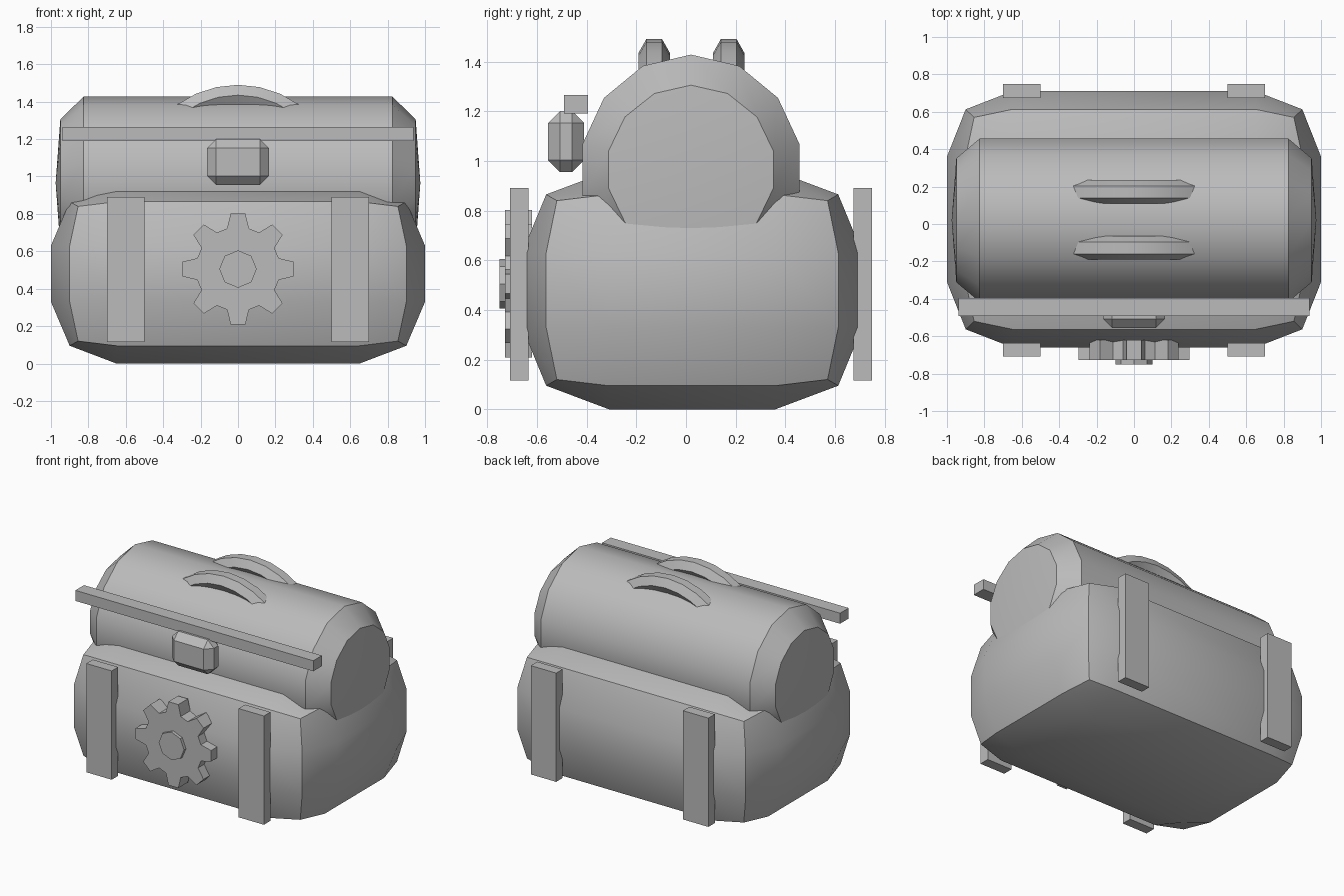
import bpy, bmesh, math
from mathutils import Vector

if "Cube" in bpy.data.objects:
    bpy.data.objects.remove(bpy.data.objects["Cube"])

grey = bpy.data.materials.new("plain grey")
grey.diffuse_color = (0.5, 0.5, 0.5, 1)
grey.use_nodes = True
grey.node_tree.nodes["Principled BSDF"].inputs["Base Color"].default_value = grey.diffuse_color


def finish(bm, name, smooth=False):
    bmesh.ops.recalc_face_normals(bm, faces=bm.faces)
    me = bpy.data.meshes.new(name)
    bm.to_mesh(me)
    bm.free()
    me.materials.append(grey)
    ob = bpy.data.objects.new(name, me)
    bpy.context.collection.objects.link(ob)
    if smooth:
        bpy.ops.object.select_all(action='DESELECT')
        ob.select_set(True)
        bpy.context.view_layer.objects.active = ob
        bpy.ops.object.shade_smooth_by_angle(angle=math.radians(30))
    return ob


def box(name, x, y, z, bevel=0):
    bm = bmesh.new()
    bmesh.ops.create_cube(bm, size=1)
    for v in bm.verts:
        v.co = Vector([(a + b) / 2 + c * (b - a) for c, (a, b) in zip(v.co, (x, y, z))])
    if bevel:
        bmesh.ops.bevel(bm, geom=bm.edges[:], offset=bevel, segments=1, affect='EDGES')
    return finish(bm, name)


def loft(name, rings, smooth=False, tips=None):
    """Skin rings of points; close ends flat or with a point."""
    bm = bmesh.new()
    vs = [[bm.verts.new(p) for p in r] for r in rings]
    n = len(vs[0])
    for a, b in zip(vs, vs[1:]):
        for i in range(n):
            bm.faces.new((a[i], a[(i + 1) % n], b[(i + 1) % n], b[i]))
    for k, ring in enumerate((vs[0], vs[-1])):
        if tips:
            t = bm.verts.new(tips[k])
            for i in range(n):
                bm.faces.new((ring[i], ring[(i + 1) % n], t))
        else:
            bm.faces.new(ring)
    return finish(bm, name, smooth)


# Swollen body: cube with a 3 x 3 grid on each side, rounded out
bm = bmesh.new()
bmesh.ops.create_cube(bm, size=2)
bmesh.ops.subdivide_edges(bm, edges=bm.edges[:], cuts=2, use_grid_fill=True)
centre = Vector((0, 0.025, 0.48))
half = Vector((1, 0.685, 0.48))
inner = (0.65, 0.335, 0.15)
rim = (0.90, 0.588, 0.385)
corner = (0.855, 0.545, 0.36)
for v in bm.verts:
    outer = [abs(c) > 0.9 for c in v.co]
    size = (half, rim, corner)[sum(outer) - 1]
    v.co = Vector([math.copysign(size[i] if outer[i] else inner[i], v.co[i])
                   for i in range(3)]) + centre
finish(bm, "body", True)


# Barrel lid with bevelled ends and slightly pointed caps
def lid_ring(x, ry, rz):
    return [(x, 0.02 + ry * math.sin(i * math.tau / 14),
             0.965 + rz * math.cos(i * math.tau / 14)) for i in range(14)]


loft("lid", [lid_ring(-0.95, 0.34, 0.34), lid_ring(-0.825, 0.448, 0.463),
             lid_ring(0.825, 0.448, 0.463), lid_ring(0.95, 0.34, 0.34)],
     True, [(-0.975, 0.02, 0.965), (0.975, 0.02, 0.965)])

# Arched carrying handles with a six-sided section
for side, y0 in (("front", -0.128), ("back", 0.172)):
    section = [(-0.032, 0.555), (0.032, 0.555), (0.063, 0.50),
               (0.032, 0.45), (-0.032, 0.45), (-0.063, 0.50)]
    rings = []
    for k in range(-3, 4):
        a = math.radians(12 * k)
        rings.append([(r * math.sin(a), y0 + dy, 0.935 + r * math.cos(a))
                      for dy, r in section])
    loft(side + "_handle", rings, True)

# Lid bar and latch
box("lid_bar", (-0.938, 0.938), (-0.492, -0.395), (1.19, 1.265))
box("latch", (-0.165, 0.165), (-0.555, -0.41), (0.955, 1.2), 0.048)

# Straps on the front and back
for sx, label in ((-1, "left"), (1, "right")):
    x = sorted((sx * 0.5, sx * 0.7))
    box("front_strap_" + label, x, (-0.708, -0.635), (0.115, 0.89))
    box("back_strap_" + label, x, (0.675, 0.748), (0.115, 0.89))

# Gear with eight teeth, and its hub
outline = []
for k in range(8):
    for da, r in ((-15, 0.225), (-7.5, 0.3), (7.5, 0.3), (15, 0.225)):
        a = math.radians(45 * k + da)
        outline.append((r * math.cos(a), r * math.sin(a)))
hub = [(0.1 * math.cos(k * math.tau / 8), 0.1 * math.sin(k * math.tau / 8)) for k in range(8)]
for name, pts, front in (("gear", outline, -0.728), ("gear_hub", hub, -0.75)):
    loft(name, [[(x, y, 0.505 + z) for x, z in pts] for y in (front, -0.62)])
